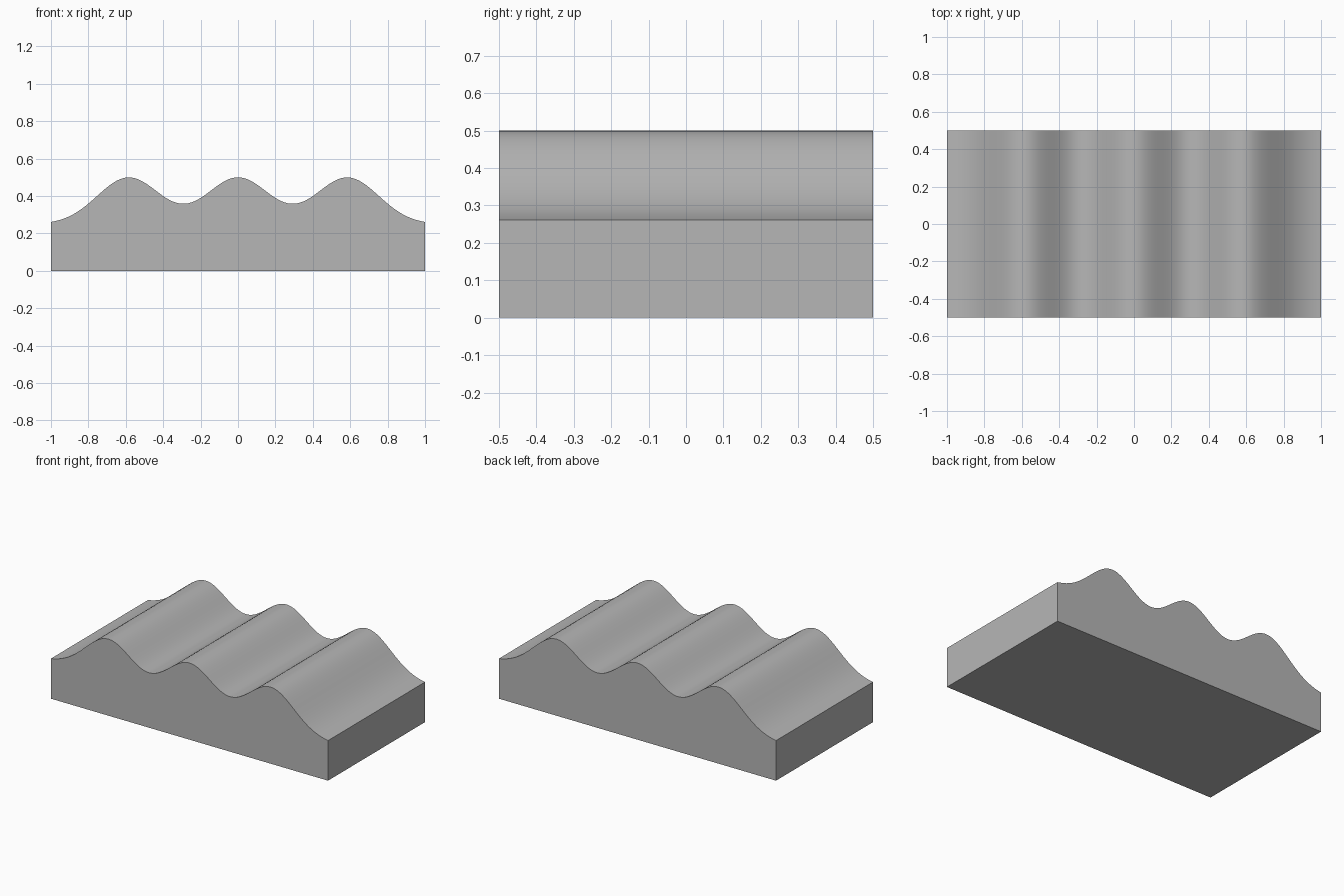
import bpy
import bmesh
from math import exp

default_cube = bpy.data.objects.get("Cube")
if default_cube:
    bpy.data.objects.remove(default_cube, do_unlink=True)

# Single plain grey
grey = bpy.data.materials.new("plain_grey")
grey.use_nodes = True
colour = (0.47, 0.47, 0.47, 1)
grey.diffuse_color = colour
grey.node_tree.nodes["Principled BSDF"].inputs["Base Color"].default_value = colour

STEPS = 120
HALF_DEPTH = 0.5
BASE, RISE, SPREAD = 0.25, 0.249, 0.237
RIDGES = (-0.585, 0, 0.585)


def wave_height(x):
    """Flat base with three rounded ridges blended together."""
    return BASE + RISE * sum(exp(-((x - r) / SPREAD) ** 2) for r in RIDGES)


# Front profile: rippled top edge, closed along the floor
bm = bmesh.new()
xs = [-1 + 2 * i / STEPS for i in range(STEPS + 1)]
outline = [(-1, 0), (1, 0)] + [(x, wave_height(x)) for x in reversed(xs)]
profile = bm.faces.new([bm.verts.new((x, -HALF_DEPTH, z)) for x, z in outline])

# Extrude the profile through the depth
result = bmesh.ops.extrude_face_region(bm, geom=[profile], use_keep_orig=True)
moved = [v for v in result["geom"] if isinstance(v, bmesh.types.BMVert)]
bmesh.ops.translate(bm, verts=moved, vec=(0, 2 * HALF_DEPTH, 0))
bmesh.ops.recalc_face_normals(bm, faces=bm.faces)

mesh = bpy.data.meshes.new("wavy_block")
bm.to_mesh(mesh)
bm.free()
mesh.materials.append(grey)
block = bpy.data.objects.new("wavy_block", mesh)
bpy.context.collection.objects.link(block)

# Smooth ripples, sharp block edges
bpy.ops.object.select_all(action="DESELECT")
block.select_set(True)
bpy.context.view_layer.objects.active = block
bpy.ops.object.shade_smooth_by_angle(angle=0.5)
